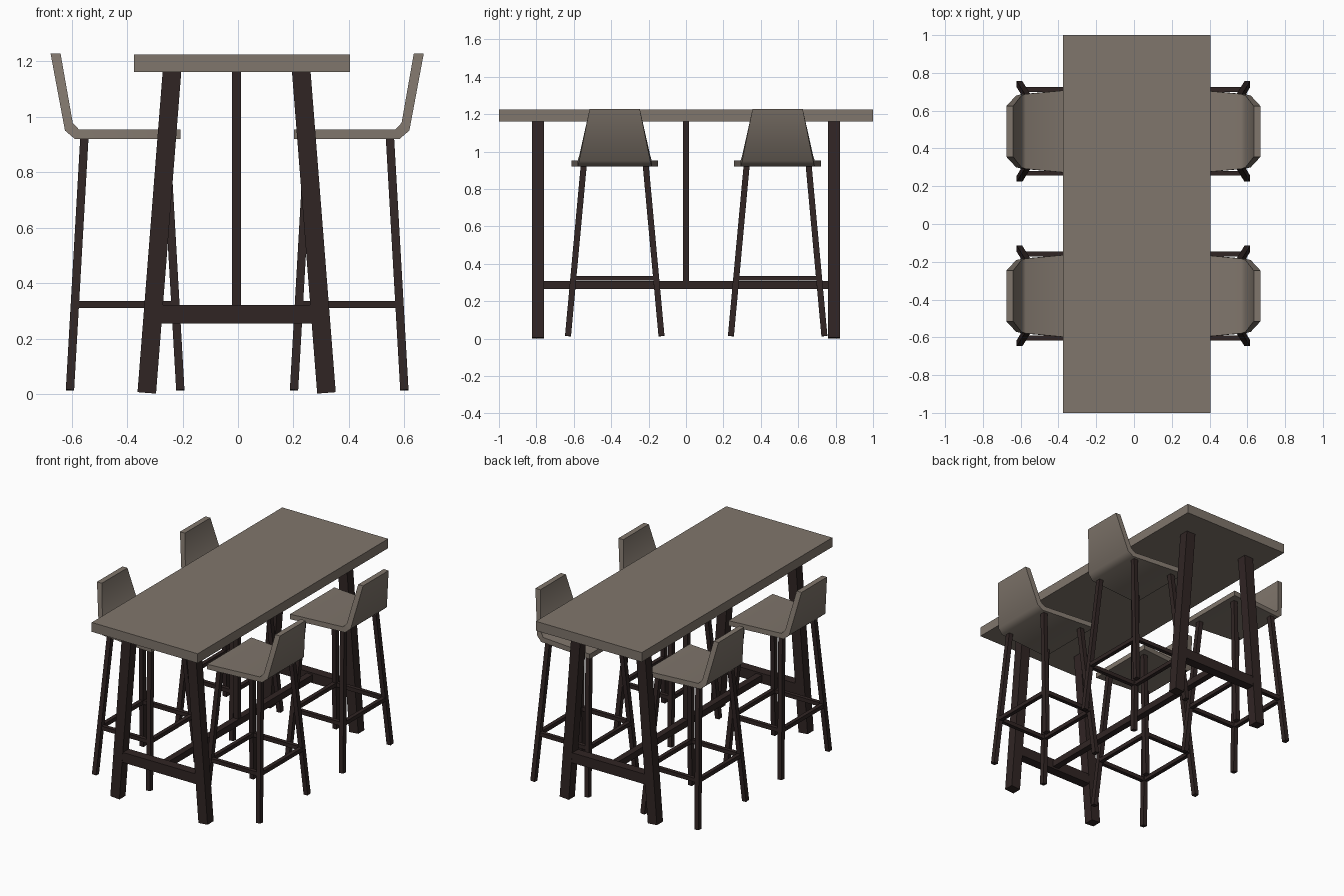
import bpy, bmesh, math
from mathutils import Vector, Matrix

cube = bpy.data.objects.get("Cube")
if cube:
    bpy.data.objects.remove(cube, do_unlink=True)


def material(name, rgb):
    m = bpy.data.materials.new(name)
    m.use_nodes = True
    m.diffuse_color = (*rgb, 1)
    m.node_tree.nodes["Principled BSDF"].inputs["Base Color"].default_value = (*rgb, 1)
    return m


wood = material("weathered wood", (0.216, 0.181, 0.150))
metal = material("dark brown metal", (0.030, 0.0185, 0.0176))


def finish(name, bm, mat):
    bmesh.ops.recalc_face_normals(bm, faces=bm.faces)
    mesh = bpy.data.meshes.new(name)
    bm.to_mesh(mesh)
    bm.free()
    mesh.materials.append(mat)
    obj = bpy.data.objects.new(name, mesh)
    bpy.context.collection.objects.link(obj)
    return obj


def bar(name, a, b, width, depth, mat=metal):
    """Box running from a to b; depth lies nearest to the y axis (or z for bars along y)."""
    a, b = Vector(a), Vector(b)
    axis = (b - a).normalized()
    ref = Vector((0, 0, 1)) if abs(axis.y) > 0.9 else Vector((0, 1, 0))
    side = ref.cross(axis).normalized()
    up = axis.cross(side)
    rot = Matrix((side, up, axis)).transposed().to_4x4()
    bm = bmesh.new()
    bmesh.ops.create_cube(bm, size=1)
    bm.transform(Matrix.Translation((a + b) / 2) @ rot
                 @ Matrix.Diagonal((width, depth, (b - a).length, 1)))
    return finish(name, bm, mat)


# Table
TX = -0.005
bar("table_top", (0.0145, 0, 1.162), (0.0145, 0, 1.224), 0.779, 2.0, wood)
for y, end in ((-0.791, "front"), (0.791, "back")):
    for s, side in ((-1, "right"), (1, "left")):
        bar(f"table_leg_{end}_{side}", (TX + s * 0.324, y, 0.004),
            (TX + s * 0.233, y, 1.164), 0.067, 0.064)
    bar(f"table_crossbar_{end}", (TX - 0.3, y, 0.287), (TX + 0.3, y, 0.287), 0.067, 0.062)
bar("table_long_beam", (TX, -0.79, 0.288), (TX, 0.79, 0.288), 0.043, 0.043)
bar("table_centre_post", (TX, 0, 0.29), (TX, 0, 1.164), 0.033, 0.033)

# Seat shell: pairs of (x, z) under and over, with half width, from seat edge to back top
SHELL = [((-0.199, 0.920), (-0.199, 0.953), 0.2325),
         ((0.182, 0.920), (0.166, 0.953), 0.198),
         ((0.217, 0.950), (0.189, 0.978), 0.190),
         ((0.269, 1.228), (0.233, 1.228), 0.134)]


def seat_shell(name, cx, cy, s):
    bm = bmesh.new()
    rings = []
    for low, high, w in SHELL:
        corners = ((low, -w), (low, w), (high, w), (high, -w))
        rings.append([bm.verts.new((cx + s * p[0], cy + y, p[1])) for p, y in corners])
    for r, q in zip(rings, rings[1:]):
        for i in range(4):
            j = (i + 1) % 4
            bm.faces.new((r[i], r[j], q[j], q[i]))
    bm.faces.new(rings[0])
    bm.faces.new(rings[-1])
    obj = finish(name, bm, wood)
    bpy.ops.object.select_all(action="DESELECT")
    obj.select_set(True)
    bpy.context.view_layer.objects.active = obj
    bpy.ops.object.shade_smooth_by_angle(angle=math.radians(50))


def stool(name, cx, cy, s):
    seat_shell(f"{name}_seat", cx, cy, s)

    def leg_point(i, j, z):
        t = (z - 0.014) / 0.91
        return (cx + s * i * (0.199 - 0.052 * t), cy + j * (0.25 - 0.084 * t), z)

    ring = [(-1, -1), (1, -1), (1, 1), (-1, 1)]
    for n, (i, j) in enumerate(ring):
        bar(f"{name}_leg_{n + 1}", leg_point(i, j, 0.014), leg_point(i, j, 0.925), 0.03, 0.032)
        k, m = ring[(n + 1) % 4]
        bar(f"{name}_footrest_{n + 1}", leg_point(i, j, 0.323), leg_point(k, m, 0.323),
            0.026, 0.026)


# Four stools, backs facing outward
for s, side in ((-1, "right"), (1, "left")):
    for cy, end in ((-0.381, "front"), (0.49, "back")):
        stool(f"stool_{end}_{side}", s * 0.404 - 0.003, cy, s)
